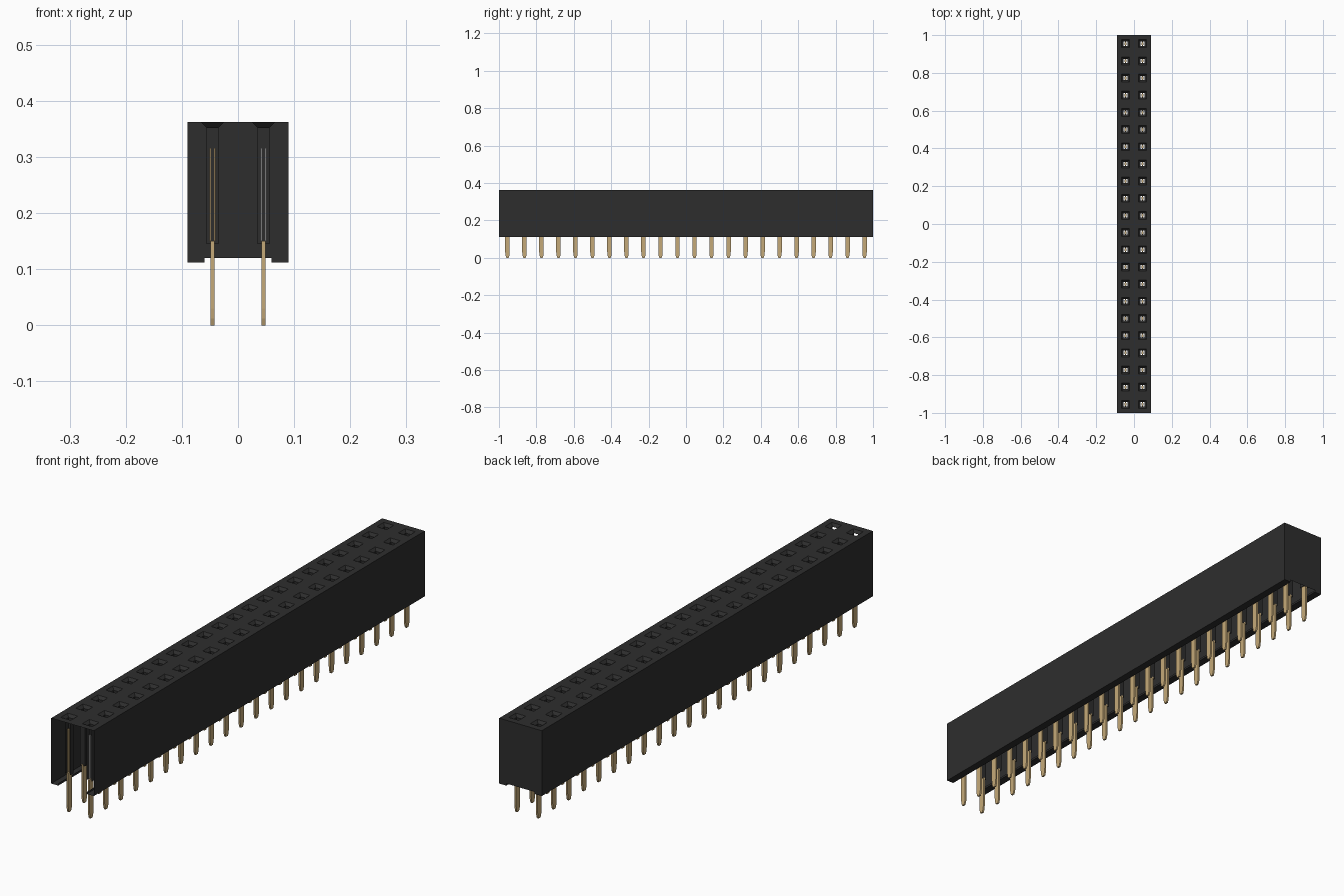
import bpy
import bmesh
from mathutils import Vector

cube = bpy.data.objects.get("Cube")
if cube:
    bpy.data.objects.remove(cube, do_unlink=True)

ROWS = 22
PITCH = 2 / ROWS
HALF_W = 0.09
TOP, NOTCH, BASE = 0.362, 0.12, 0.112
FOOT_X = 0.06
MOUTH, SHAFT = 0.021, 0.011
FUNNEL_Z, SHAFT_Z = 0.352, 0.145
ROW_Y = [-1 + PITCH * (i + 0.5) for i in range(ROWS)]
COLUMNS = (-PITCH / 2, PITCH / 2)


def material(name, color):
    m = bpy.data.materials.new(name)
    m.use_nodes = True
    m.diffuse_color = (*color, 1)
    m.node_tree.nodes["Principled BSDF"].inputs["Base Color"].default_value = (*color, 1)
    return m


def finish(name, bm, mat):
    mesh = bpy.data.meshes.new(name)
    bm.to_mesh(mesh)
    bm.free()
    mesh.materials.append(mat)
    obj = bpy.data.objects.new(name, mesh)
    bpy.context.collection.objects.link(obj)
    return obj


def face(bm, points, facing):
    """Add a face whose normal points along the facing vector."""
    f = bm.faces.new([bm.verts.new(p) for p in points])
    f.normal_update()
    if f.normal.dot(Vector(facing)) < 0:
        f.normal_flip()


def prism(bm, x, width, profile):
    """Extrude a y-z profile across x."""
    sides = [[bm.verts.new((x + s * width / 2, y, z)) for y, z in profile] for s in (-1, 1)]
    faces = [bm.faces.new(side) for side in sides]
    n = len(profile)
    for i in range(n):
        j = (i + 1) % n
        faces.append(bm.faces.new((sides[0][i], sides[0][j], sides[1][j], sides[1][i])))
    bmesh.ops.recalc_face_normals(bm, faces=faces)


def ring(x, y, r, z):
    return [(x - r, y - r, z), (x + r, y - r, z), (x + r, y + r, z), (x - r, y + r, z)]


plastic = material("black plastic", (0.027, 0.027, 0.027))
gold = material("gold contact", (0.56, 0.40, 0.19))
silver = material("silver contact", (0.50, 0.50, 0.50))

# Housing shell: long walls with stepped feet, open front and underside
bm = bmesh.new()
for s in (-1, 1):
    outline = [(FOOT_X, NOTCH), (FOOT_X, BASE), (HALF_W, BASE), (HALF_W, TOP)]
    facings = [(-s, 0, 0), (0, 0, -1), (s, 0, 0)]
    for (xa, za), (xb, zb), facing in zip(outline, outline[1:], facings):
        face(bm, [(s * xa, -1, za), (s * xa, 1, za), (s * xb, 1, zb), (s * xb, -1, zb)], facing)

# Closed back end, notched between the feet
half = [(HALF_W, TOP), (HALF_W, BASE), (FOOT_X, BASE), (FOOT_X, NOTCH)]
outline = half + [(-x, z) for x, z in reversed(half)]
face(bm, [(x, 1, z) for x, z in outline], (0, 1, 0))
finish("housing_shell", bm, plastic)

# Top deck with funnel mouths and square contact shafts
bm = bmesh.new()
for row, y in enumerate(ROW_Y):
    for x in COLUMNS:
        cell = ring(x, y, PITCH / 2, TOP)
        # Outer columns reach the side walls
        cell = [(max(-HALF_W, min(HALF_W, px)), py, pz) for px, py, pz in cell]
        mouth = ring(x, y, MOUTH, TOP)
        throat = ring(x, y, SHAFT, FUNNEL_Z)
        foot = ring(x, y, SHAFT, SHAFT_Z)
        inward = [(0, 1, 0), (-1, 0, 0), (0, -1, 0), (1, 0, 0)]
        for i, facing in enumerate(inward):
            j = (i + 1) % 4
            face(bm, (cell[i], cell[j], mouth[j], mouth[i]), (0, 0, 1))
            face(bm, (mouth[i], mouth[j], throat[j], throat[i]), facing)
            # The shafts at the open end have no front wall
            if row or i:
                face(bm, (throat[i], throat[j], foot[j], foot[i]), facing)
finish("socket_deck", bm, plastic)

# Solder pins: flat blades with tapered tips
bm = bmesh.new()
half = [(0.006, 0), (0.010, 0.012), (0.012, 0.03), (0.012, 0.15)]
for y in ROW_Y:
    for x in COLUMNS:
        profile = half + [(-a, z) for a, z in reversed(half)]
        prism(bm, x, 0.007, [(y + a, z) for a, z in profile])
finish("solder_pins", bm, gold)


# Spring contacts: a pair of thin fork arms above each pin
def fork(bm, x, y):
    for s in (-1, 1):
        arm = [(y - 0.007, 0.15), (y + 0.007, 0.15), (y + 0.005, 0.316), (y - 0.005, 0.316)]
        prism(bm, x + s * 0.004, 0.002, arm)


bm = bmesh.new()
for y in ROW_Y:
    for x in COLUMNS:
        if (x, y) != (COLUMNS[1], ROW_Y[0]):
            fork(bm, x, y)
finish("spring_contacts", bm, gold)

bm = bmesh.new()
fork(bm, COLUMNS[1], ROW_Y[0])
finish("end_spring_contact", bm, silver)
